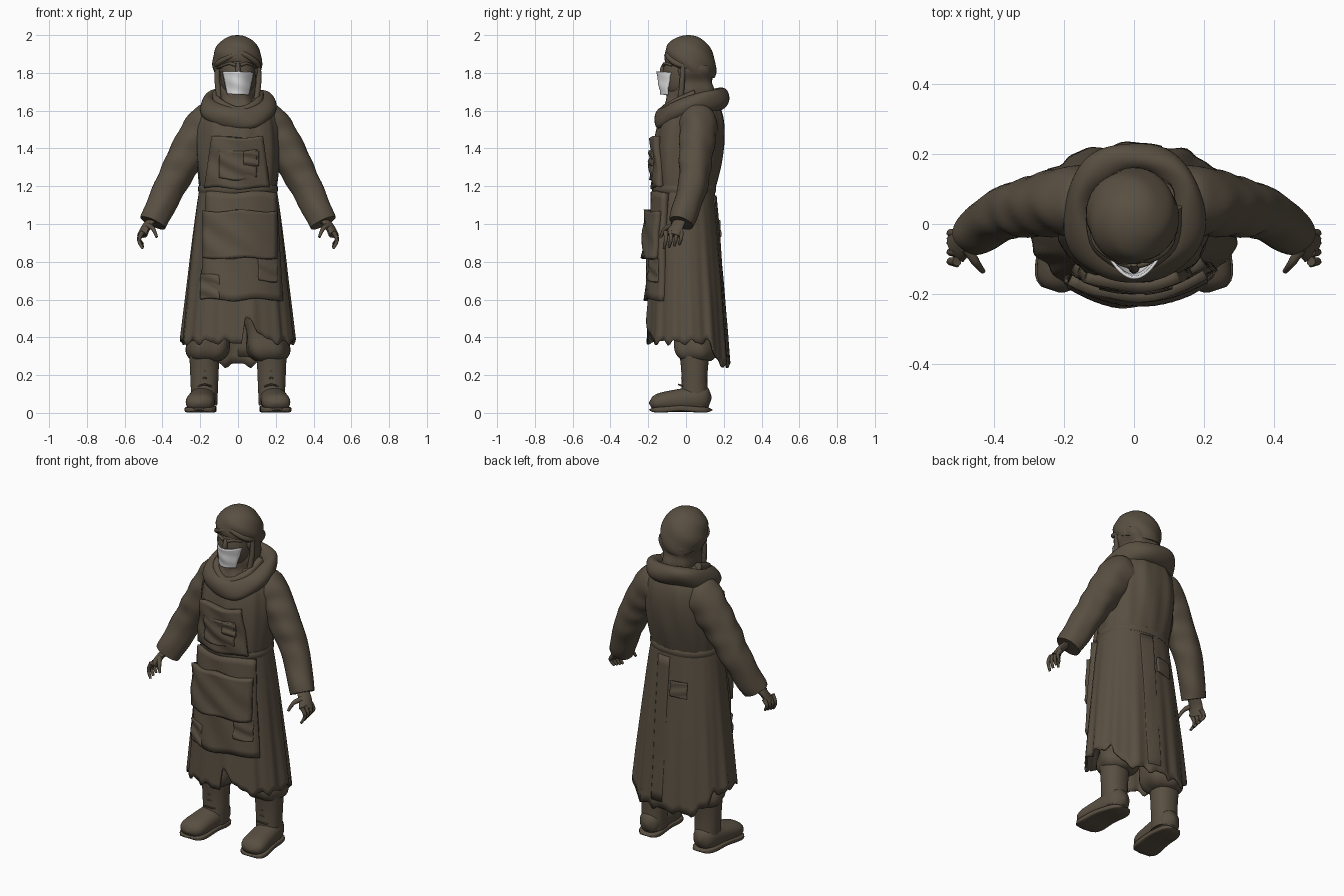
import bpy, math
from math import sin, cos, pi, copysign
from mathutils import Vector, Matrix

if "Cube" in bpy.data.objects:
    bpy.data.objects.remove(bpy.data.objects["Cube"])

def material(name, red, green, blue):
    mat = bpy.data.materials.new(name)
    mat.use_nodes = True
    mat.diffuse_color = (red, green, blue, 1)
    mat.node_tree.nodes["Principled BSDF"].inputs["Base Color"].default_value = (red, green, blue, 1)
    return mat

BROWN = material("earth brown", 0.1, 0.079, 0.054)
WHITE = material("mask white", 0.78, 0.78, 0.78)

def finish(name, verts, faces, mat=BROWN, thickness=0):
    mesh = bpy.data.meshes.new(name)
    mesh.from_pydata(verts, [], faces)
    mesh.materials.append(mat)
    ob = bpy.data.objects.new(name, mesh)
    bpy.context.collection.objects.link(ob)
    if thickness:
        solidify = ob.modifiers.new("thickness", "SOLIDIFY")
        solidify.thickness = thickness
        solidify.offset = -1
    bpy.ops.object.select_all(action="DESELECT")
    ob.select_set(True)
    bpy.context.view_layer.objects.active = ob
    bpy.ops.object.shade_smooth_by_angle(angle=math.radians(45))
    return ob

def mirrored(ob):
    # copy a left-hand part across to the right
    twin = ob.copy()
    twin.data = ob.data.copy()
    twin.name = ob.name.replace("left", "right")
    twin.data.transform(Matrix.Scale(-1, 4, (1, 0, 0)))
    twin.data.flip_normals()
    bpy.context.collection.objects.link(twin)

def skin(name, rings, caps=True, thickness=0):
    # join neighbouring rings of points with quads
    count = len(rings[0])
    verts = [point for ring in rings for point in ring]
    faces = []
    for low in range(0, len(verts) - count, count):
        for i in range(count):
            following = (i + 1) % count
            faces.append((low + i, low + following, low + count + following, low + count + i))
    if caps:
        faces.append(tuple(reversed(range(count))))
        faces.append(tuple(range(len(verts) - count, len(verts))))
    return finish(name, verts, faces, BROWN, thickness)

def loft(name, shape, sides=40, rows=20, power=2.2, warp=None, along_y=False, **options):
    # shape(t) gives the position on the axis, the centre and the two radii
    rings = []
    for row in range(rows + 1):
        t = row / rows
        position, across, other, radius, other_radius = shape(t)
        ring = []
        for i in range(sides):
            a = 2 * pi * i / sides
            u = across + radius * copysign(abs(cos(a)) ** (2 / power), cos(a))
            w = other + other_radius * copysign(abs(sin(a)) ** (2 / power), sin(a))
            point = Vector((u, position, w)) if along_y else Vector((u, w, position))
            ring.append(warp(point, a, t) if warp else point)
        rings.append(ring[::-1] if along_y else ring)
    return skin(name, rings, **options)

def tube(name, points, start, end, sides=12, steps=7, flat=1, wrinkle=None):
    # smooth curve through the points, its radius running from start to end
    points = [Vector(p) for p in points]
    padded = [points[0]] + points + [points[-1]]
    path = []
    for a, b, c, d in zip(padded, padded[1:], padded[2:], padded[3:]):
        for step in range(steps):
            t = step / steps
            path.append(b + t / 2 * (c - a + t * (2 * a - 5 * b + 4 * c - d + t * (3 * (b - c) + d - a))))
    path.append(points[-1])
    rings = []
    for row, centre in enumerate(path):
        t = row / (len(path) - 1)
        tangent = (path[min(row + 1, len(path) - 1)] - path[max(row - 1, 0)]).normalized()
        side = tangent.cross(Vector((0.3, 1, 0.2))).normalized()
        up = tangent.cross(side)
        ring = []
        for i in range(sides):
            a = 2 * pi * i / sides
            radius = (start + (end - start) * t) * (wrinkle(a, t) if wrinkle else 1)
            ring.append(centre + radius * (side * flat * cos(a) + up * sin(a)))
        rings.append(ring)
    return skin(name, rings)

def front_depth(z):
    return -0.185 - 0.065 * max(0, 1.17 - z) - 0.03 * max(0, z - 1.17)

def back_depth(z):
    return 0.165 + 0.08 * max(0, 1.17 - z)

def panel(name, left, right, bottom, top, lift=0, depth=front_depth, curve=1.5, spread=1,
          thickness=0.015, wave=0.003, mat=BROWN, cells=16):
    # curved cloth plate following a depth rule, lifted off the layer below
    outward = -1 if depth(bottom) < 0 else 1
    verts, faces = [], []
    for j in range(cells + 1):
        for i in range(cells + 1):
            u, v = i / cells, j / cells
            x = (left + (right - left) * u) * (1 + (spread - 1) * v)
            z = bottom + (top - bottom) * v
            y = depth(z) + outward * (lift - curve * x * x)
            y += wave * (sin(26 * x + 9 * v) + sin(31 * x + 11 * v))
            verts.append((x, y, z + 2 * wave * sin(24 * x + 9 * bottom)))
    row = cells + 1
    for j in range(cells):
        for i in range(cells):
            corner = j * row + i
            faces.append((corner, corner + 1, corner + row + 1, corner + row)[::-outward])
    return finish(name, verts, faces, mat, thickness)

def swell(point, a, amount, lift=0):
    return point + Vector((amount * cos(a), amount * sin(a), lift))

# Long coat skirt with folds and a ragged hem, longest at the back
def skirt_folds(point, a, t):
    fold = 1 + (1 - t) * (0.022 * sin(13 * a) + 0.012 * sin(23 * a + 1))
    x, y, z = point.x * fold, point.y * fold, point.z
    hem = 0.375 + 0.012 * sin(17 * a) + 0.006 * sin(31 * a)
    if y > 0.13:
        hem -= 0.12 * min(1, (y - 0.13) * 20)
    elif y < 0 and 0.03 < x < 0.17:
        hem += 0.17 - x
    if z < 0.7:
        z = 0.7 - (0.7 - z) * (0.7 - hem) / 0.35
    return Vector((x, y, z))

def skirt_shape(t):
    drop = 1 - t
    return 0.35 + 0.85 * t, 0, 0.01 - 0.02 * t, 0.2 + 0.1 * drop ** 0.8, 0.16 + 0.06 * drop

loft("coat_skirt", skirt_shape, sides=120, rows=24, warp=skirt_folds, caps=False, thickness=0.008)

# Coat body and waistband
def body_shape(t):
    shoulder = 1 - 0.55 * t ** 9
    bulge = sin(pi * t)
    return (1.16 + 0.53 * t, 0, 0.055 * t - 0.01,
            shoulder * (0.2 + 0.02 * bulge), shoulder * (0.155 + 0.03 * bulge))

def body_folds(point, a, t):
    return swell(point, a, 0.004 * sin(9 * a + 4 * t) * sin(pi * t) + 0.002 * sin(17 * a))

loft("coat_body", body_shape, sides=64, rows=28, warp=body_folds)
loft("waistband", lambda t: (1.165 + 0.04 * t, 0, -0.01, 0.207 + 0.005 * sin(pi * t), 0.165 + 0.005 * sin(pi * t)),
     rows=6)

# Apron, its pockets and patches
panel("apron_skirt", -0.2, 0.24, 0.6, 1.17, spread=0.85, thickness=0.04)
panel("apron_large_pocket", -0.19, 0.21, 0.82, 1.07, lift=0.03, thickness=0.04)
panel("apron_low_patch", -0.2, -0.1, 0.6, 0.73, lift=0.006)
panel("apron_side_patch", 0.11, 0.21, 0.7, 0.82, lift=0.007)
panel("apron_bib", -0.18, 0.17, 1.19, 1.46, spread=0.78, thickness=0.04)
panel("bib_pocket", -0.1, 0.1, 1.24, 1.39, lift=0.006)
panel("bib_pocket_patch", 0.03, 0.11, 1.3, 1.38, lift=0.009)

# Back of the coat: overlapping vent and a small flap
panel("back_vent", 0, 0.08, 0.3, 1.15, lift=-0.004, depth=back_depth, wave=0.001)
panel("back_flap", -0.12, -0.02, 0.93, 1.02, lift=0.004, depth=back_depth, wave=0.001)

# Sleeves with rounded shoulders and wrinkles
def sleeve_wrinkle(a, t):
    ripple = 0.035 * sin(34 * t + 2 * sin(a)) * sin(a + 1) + 0.02 * sin(5 * a + 9 * t)
    return (1 + ripple - 0.1 * sin(a) ** 2) * (1 - 0.45 * max(0, 1 - 6 * t) ** 2)

mirrored(tube("left_sleeve", [(0.1, 0.06, 1.58), (0.19, 0.065, 1.49), (0.28, 0.05, 1.35), (0.36, 0.035, 1.2),
                              (0.45, -0.025, 1.005)], 0.12, 0.073, sides=28, steps=10, wrinkle=sleeve_wrinkle))

# Hands
mirrored(tube("left_palm", [(0.455, -0.03, 1.02), (0.485, -0.05, 0.985), (0.507, -0.07, 0.94)],
              0.036, 0.044, flat=0.5))
for order, finger in enumerate(("index", "middle", "ring", "little")):
    base = Vector((0.504, -0.107 + 0.027 * order, 0.96))
    tip = -0.09 + 0.007 * order
    mirrored(tube("left_" + finger + "_finger", [base, base + Vector((0.02, 0, tip / 2)), base + Vector((0, -0.01, tip))],
                  0.014, 0.007, sides=8))
mirrored(tube("left_thumb", [(0.475, -0.07, 0.99), (0.45, -0.11, 0.975), (0.43, -0.135, 0.93)], 0.017, 0.007, sides=8))

# Trousers gathered into boots
def crumple(point, a, t):
    return swell(point, a, 0.006 * sin(5 * a + 5 * t) + 0.005 * sin(16 * t))

def trouser_shape(t):
    radius = 0.113 - 0.04 * (1 - t) ** 20
    return 0.275 + 0.5 * t, 0.165 - 0.055 * t, 0.055 - 0.03 * t, radius, radius

def rounded(t):
    return math.sqrt(1.01 - abs(2 * t - 1) ** 6)

def foot_shape(t):
    height = 0.046 + 0.03 * t
    return (0.33 * t - 0.195, 0.207 - 0.03 * t, height + 0.006,
            rounded(t) * (0.08 - 0.014 * t), rounded(t) * height)

def sole_shape(t):
    arch = 0.008 * sin(pi * t) ** 4
    return (0.335 * t - 0.195, 0.207 - 0.03 * t, 0.016 + arch,
            rounded(t) * (0.087 - 0.02 * t), 0.016 * rounded(t))

mirrored(loft("left_trouser", trouser_shape, rows=30, warp=crumple))
mirrored(loft("left_boot_shaft", lambda t: (0.04 + 0.26 * t, 0.178, 0.045, 0.068 + 0.011 * t, 0.078 - 0.01 * sin(pi * t))))
mirrored(loft("left_boot_foot", foot_shape, along_y=True))
mirrored(loft("left_boot_sole", sole_shape, along_y=True, power=5))
for lace in range(4):
    z = 0.14 + 0.035 * lace
    y = -0.022 - max(0, 0.155 - z)
    mirrored(tube("left_lace_" + str(lace + 1), [(0.14, y + 0.02, z), (0.176, y, z + 0.01), (0.215, y + 0.02, z)],
                  0.005, 0.005, sides=6))

# Draped cowl, dipping at the front, and neck scarf
def cowl_shape(t):
    turn = pi * (1.45 * t - 0.55)
    return 1.62 + 0.058 * sin(turn), 0, 0.03, 0.155 + 0.046 * cos(turn), 0.152 + 0.046 * cos(turn)

def cowl_folds(point, a, t):
    dip = 0.025 * max(0, -sin(a)) ** 3
    return swell(point, a, 0.003 * sin(5 * a + 7 * t) + 0.004 * sin(3 * a - 9 * t),
                 (point.y - 0.02) * 0.27 - dip + 0.004 * sin(3 * a + 1))

def scarf_shape(t):
    return 1.58 + 0.26 * t, 0, 0.01 + 0.035 * t, 0.107 + 0.014 * cos(2 * pi * t), 0.14 - 0.04 * t

loft("cowl", cowl_shape, sides=64, rows=28, warp=cowl_folds)
loft("neck_scarf", scarf_shape, warp=crumple)
tube("scarf_fold", [(-0.115, 0.05, 1.69), (-0.1, -0.06, 1.645), (0, -0.12, 1.6), (0.1, -0.06, 1.64),
                    (0.115, 0.05, 1.69)], 0.022, 0.022)
mirrored(tube("left_side_drape", [(0.107, -0.015, 1.85), (0.11, -0.02, 1.76), (0.095, -0.03, 1.64)], 0.013, 0.016))

# Face and mask
loft("face", lambda t: (1.79 - 0.13 * cos(pi * t), 0, -0.012, 0.092 * sin(pi * t) ** 0.7 + 0.001,
                        0.11 * sin(pi * t) ** 0.7 + 0.001))
tube("nose", [(0, -0.112, 1.85), (0, -0.124, 1.82), (0, -0.125, 1.78)], 0.01, 0.016)
mirrored(tube("left_brow", [(0.012, -0.117, 1.84), (0.045, -0.107, 1.85), (0.078, -0.075, 1.84)], 0.01, 0.006))
panel("face_mask", -0.058, 0.058, 1.685, 1.805, depth=lambda z: -0.137 - (z - 1.685) / 6, curve=11, spread=1.45,
      thickness=0.008, wave=0.001, mat=WHITE)

# Wrapped headcloth, lower at the back
def headcloth_shape(t):
    turn = 1.9 * t - 0.4
    return 1.86 + 0.14 * sin(turn), -0.004, 0.025 - 0.01 * t, 0.131 * cos(turn), 0.136 * cos(turn)

def headcloth_folds(point, a, t):
    return swell(point, a, 0.004 * sin(4 * a + 14 * t) * (1 - t), 0.28 * (0.03 - point.y) * (1 - t))

loft("headcloth", headcloth_shape, power=2, warp=headcloth_folds)
tube("headcloth_left_fold", [(0.1, 0.04, 1.83), (0.1, -0.05, 1.85), (0.04, -0.097, 1.895), (-0.05, -0.075, 1.93)],
     0.018, 0.012)
tube("headcloth_right_fold", [(-0.105, 0.04, 1.83), (-0.105, -0.05, 1.85), (-0.045, -0.1, 1.885), (0.01, -0.1, 1.9)],
     0.018, 0.01)
